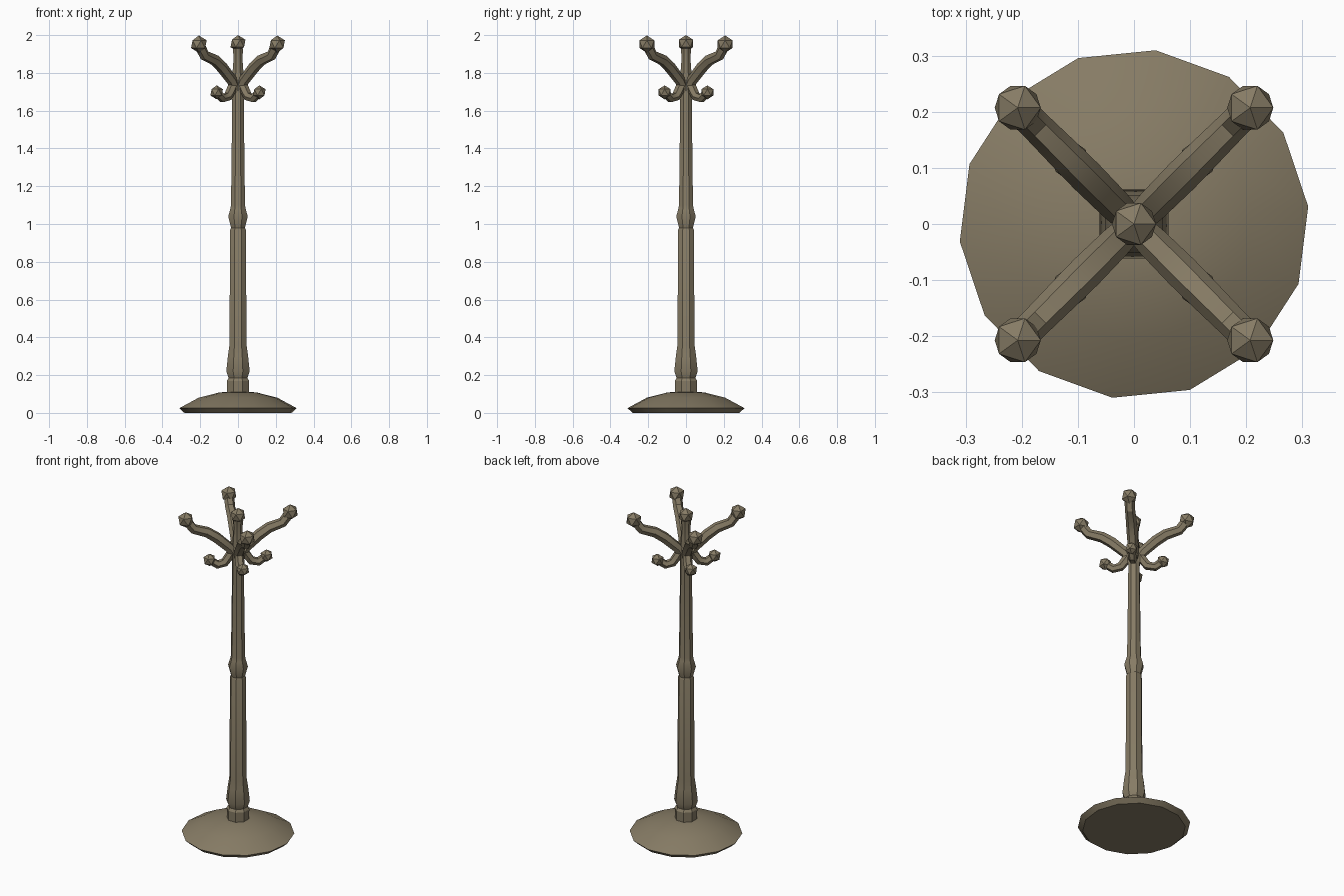
import bpy, bmesh, math
from mathutils import Vector

if "Cube" in bpy.data.objects:
    bpy.data.objects.remove(bpy.data.objects["Cube"])

wood = bpy.data.materials.new("aged_wood")
wood.diffuse_color = (0.24, 0.20, 0.13, 1)
wood.use_nodes = True
wood.node_tree.nodes["Principled BSDF"].inputs["Base Color"].default_value = wood.diffuse_color


def finish(name, bm, angle=30):
    bmesh.ops.recalc_face_normals(bm, faces=bm.faces)
    me = bpy.data.meshes.new(name)
    bm.to_mesh(me)
    bm.free()
    ob = bpy.data.objects.new(name, me)
    bpy.context.collection.objects.link(ob)
    me.materials.append(wood)
    bpy.ops.object.select_all(action='DESELECT')
    ob.select_set(True)
    bpy.context.view_layer.objects.active = ob
    bpy.ops.object.shade_smooth_by_angle(angle=math.radians(angle))
    return ob


def skin(bm, rings):
    """Bridge successive vertex rings and cap both ends."""
    n = len(rings[0])
    for a, b in zip(rings, rings[1:]):
        for i in range(n):
            j = (i + 1) % n
            bm.faces.new((a[i], a[j], b[j], b[i]))
    bm.faces.new(rings[0])
    bm.faces.new(rings[-1])


def lathe(name, profile, sides, turn=0.0):
    bm = bmesh.new()
    step = 2 * math.pi / sides
    rings = [[bm.verts.new((r * math.cos(i * step + turn), r * math.sin(i * step + turn), z))
              for i in range(sides)] for r, z in profile]
    skin(bm, rings)
    return finish(name, bm)


def arm(name, path, ball_radius, angle, sides=6):
    """Faceted tube along an (outward, height, thickness) path with a knob at its end."""
    bm = bmesh.new()
    out = Vector((math.cos(angle), math.sin(angle), 0))
    side = Vector((-out.y, out.x, 0))
    up = Vector((0, 0, 1))
    pts = [out * r + up * z for r, z, _ in path]
    rings = []
    for k, p in enumerate(pts):
        t = (pts[min(k + 1, len(pts) - 1)] - pts[max(k - 1, 0)]).normalized()
        nrm = t.cross(side)
        rings.append([bm.verts.new(p + path[k][2] * (side * math.cos(a) + nrm * math.sin(a)))
                      for a in (2 * math.pi * i / sides for i in range(sides))])
    skin(bm, rings)
    knob = bmesh.ops.create_icosphere(bm, subdivisions=1, radius=ball_radius)
    bmesh.ops.translate(bm, verts=knob["verts"], vec=pts[-1])
    return finish(name, bm)


# Round domed foot
lathe("base", [(0.285, 0.0), (0.312, 0.025), (0.21, 0.08), (0.10, 0.108), (0.05, 0.112)], 14, 0.1)

# Turned pole with foot swelling and middle collar
lathe("pole", [(0.062, 0.10), (0.064, 0.17), (0.054, 0.185), (0.067, 0.22), (0.058, 0.30),
               (0.049, 0.36), (0.045, 0.97), (0.040, 0.98), (0.056, 1.04), (0.044, 1.08),
               (0.040, 1.10), (0.033, 1.65), (0.034, 1.75), (0.030, 1.82), (0.025, 1.88),
               (0.030, 1.93)], 8, math.pi / 8)

# Top knob
bm = bmesh.new()
bmesh.ops.create_icosphere(bm, subdivisions=1, radius=0.044)
bmesh.ops.translate(bm, verts=bm.verts, vec=(0, 0, 1.956))
finish("top_knob", bm)

# Four diagonal coat arms with a small hook under each
upper = [(0.01, 1.70, 0.026), (0.045, 1.76, 0.029), (0.12, 1.83, 0.031),
         (0.175, 1.868, 0.03), (0.25, 1.893, 0.028), (0.293, 1.952, 0.029)]
lower = [(0.015, 1.77, 0.022), (0.05, 1.71, 0.026), (0.075, 1.675, 0.025),
         (0.115, 1.665, 0.024), (0.16, 1.697, 0.022)]
for q in range(4):
    a = math.pi / 4 + q * math.pi / 2
    arm(f"upper_arm_{q + 1}", upper, 0.046, a)
    arm(f"lower_hook_{q + 1}", lower, 0.037, a)
